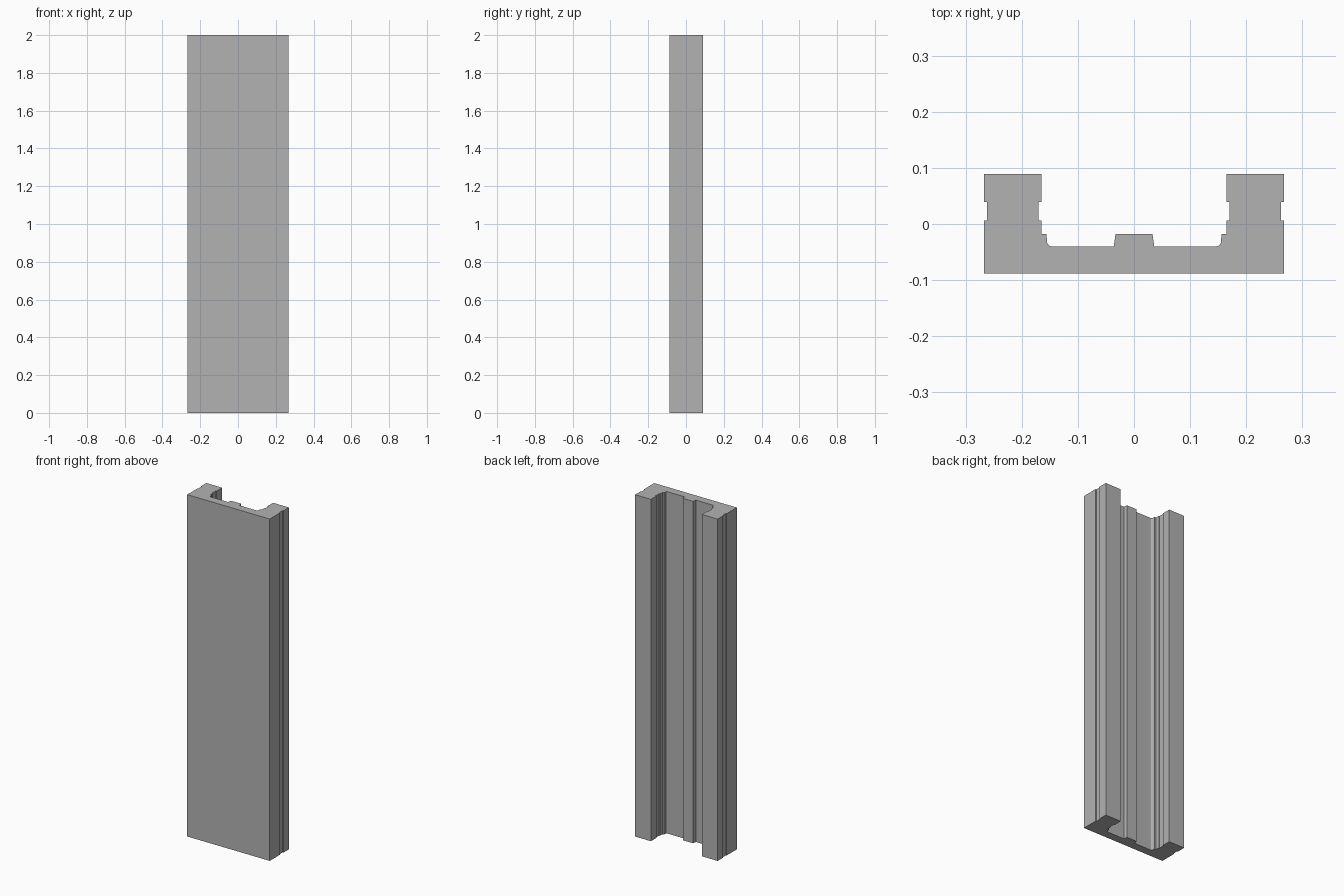
import bpy
import bmesh
from math import cos, sin, radians

cube = bpy.data.objects.get("Cube")
if cube:
    bpy.data.objects.remove(cube, do_unlink=True)

HEIGHT = 2.0
FILLET = 0.009


def make_material(name, color):
    mat = bpy.data.materials.new(name)
    mat.use_nodes = True
    mat.diffuse_color = color
    mat.node_tree.nodes["Principled BSDF"].inputs["Base Color"].default_value = color
    return mat


def extrude_profile(name, points, height, mat):
    """Extrude a closed plan outline upward from the ground."""
    bm = bmesh.new()
    face = bm.faces.new([bm.verts.new((x, y, 0)) for x, y in points])
    result = bmesh.ops.extrude_face_region(bm, geom=[face])
    top = [g for g in result["geom"] if isinstance(g, bmesh.types.BMVert)]
    bmesh.ops.translate(bm, verts=top, vec=(0, 0, height))
    bmesh.ops.recalc_face_normals(bm, faces=bm.faces)
    mesh = bpy.data.meshes.new(name)
    bm.to_mesh(mesh)
    bm.free()
    mesh.materials.append(mat)
    obj = bpy.data.objects.new(name, mesh)
    bpy.context.collection.objects.link(obj)
    return obj


# Outer side and flange with a shallow groove on each face
half = [
    (0.267, -0.088), (0.267, 0.006), (0.262, 0.006), (0.262, 0.039),
    (0.267, 0.039), (0.267, 0.089), (0.165, 0.089), (0.165, 0.039),
    (0.170, 0.039), (0.170, 0.006), (0.165, 0.006),
]

# Small ledge, then a rounded channel corner
half += [(0.165, -0.018), (0.156, -0.018)]
for step in range(6):
    a = radians(step * 18)
    half.append((0.146 + FILLET * cos(a), -0.031 - FILLET * sin(a)))

# Slightly tapered central rib
half += [(0.036, -0.040), (0.033, -0.018)]

# Mirror the half outline to close the channel
outline = half + [(-x, y) for x, y in reversed(half)]
grey = make_material("grey", (0.45, 0.45, 0.45, 1))
extrude_profile("channel_profile", outline, HEIGHT, grey)
